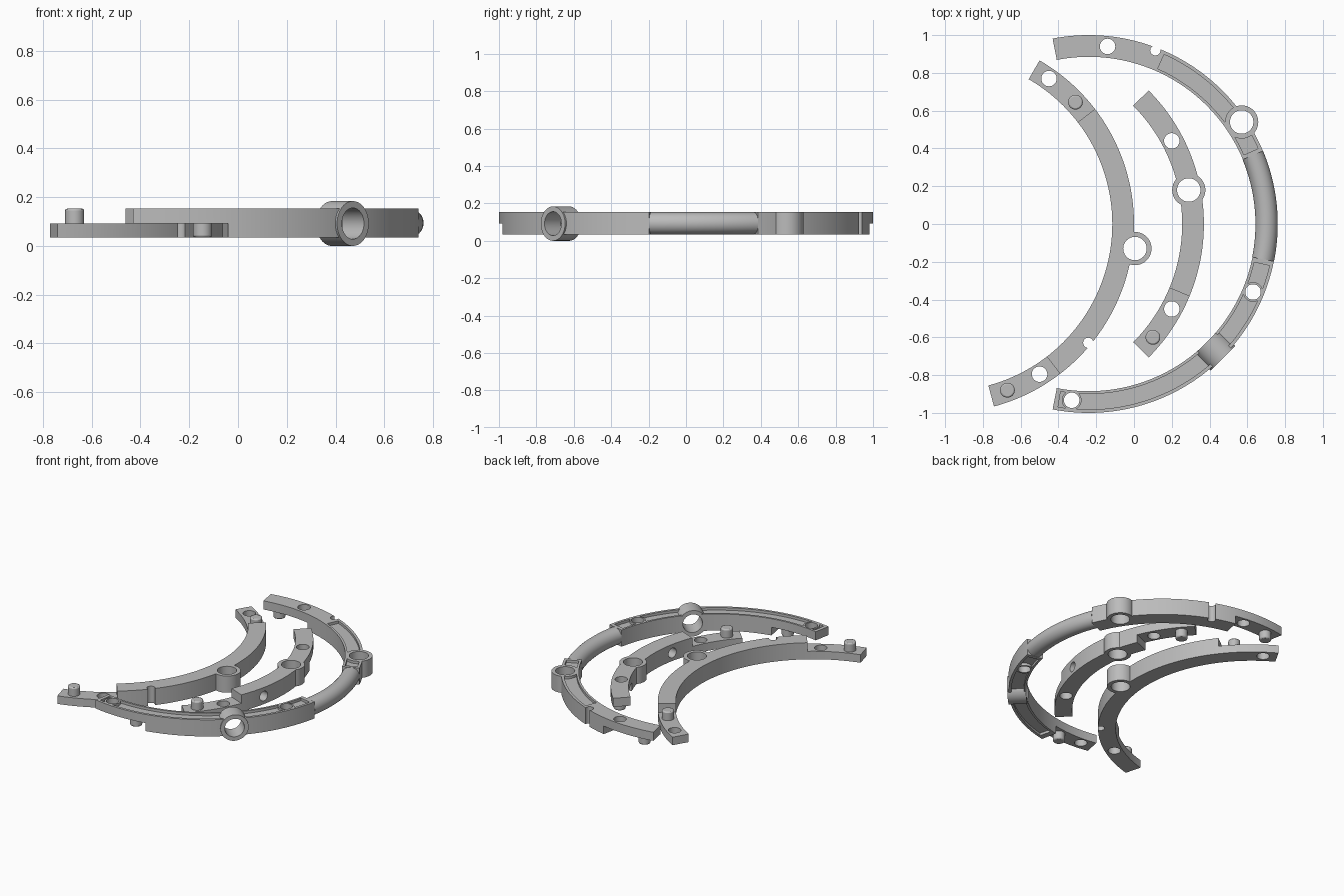
import bpy, bmesh
from math import sin, cos, radians, pi
from mathutils import Matrix, Vector

if "Cube" in bpy.data.objects:
    bpy.data.objects.remove(bpy.data.objects["Cube"])

LOW, MID, TOP = 0.035, 0.092, 0.153
R_IN, R_OUT, R_MID = 0.885, 1.0, 0.942

grey = bpy.data.materials.new("plain grey")
grey.use_nodes = True
grey.diffuse_color = (0.5, 0.5, 0.5, 1)
grey.node_tree.nodes["Principled BSDF"].inputs["Base Color"].default_value = (0.5, 0.5, 0.5, 1)


def finish(bm, name):
    bmesh.ops.recalc_face_normals(bm, faces=bm.faces)
    mesh = bpy.data.meshes.new(name)
    bm.to_mesh(mesh)
    bm.free()
    mesh.materials.append(grey)
    obj = bpy.data.objects.new(name, mesh)
    bpy.context.collection.objects.link(obj)
    return obj


def sweep(name, cx, a0, a1, profile):
    """Sweep a closed (radius, height) profile round (cx, 0) between two angles."""
    bm = bmesh.new()
    steps = max(4, int((a1 - a0) / 1.5))
    rings = []
    for i in range(steps + 1):
        a = radians(a0 + (a1 - a0) * i / steps)
        rings.append([bm.verts.new((cx + r * cos(a), r * sin(a), z)) for r, z in profile])
    n = len(profile)
    for p, q in zip(rings, rings[1:]):
        for k in range(n):
            bm.faces.new((p[k], p[(k + 1) % n], q[(k + 1) % n], q[k]))
    bm.faces.new(rings[0])
    bm.faces.new(rings[-1])
    return finish(bm, name)


def bar(name, cx, a0, a1, r0=R_IN, r1=R_OUT, z0=LOW, z1=TOP):
    return sweep(name, cx, a0, a1, [(r0, z0), (r1, z0), (r1, z1), (r0, z1)])


def post(name, x, y, radius, z0, z1):
    """Upright cylinder."""
    bm = bmesh.new()
    bmesh.ops.create_cone(bm, cap_ends=True, segments=40, radius1=radius, radius2=radius,
                          depth=z1 - z0, matrix=Matrix.Translation((x, y, (z0 + z1) / 2)))
    return finish(bm, name)


def spoke(name, cx, angle, radius, r0, r1):
    """Cylinder lying along a radius of the arc."""
    a = radians(angle)
    rm = (r0 + r1) / 2
    turn = Vector((cos(a), sin(a), 0)).to_track_quat('Z', 'Y').to_matrix().to_4x4()
    bm = bmesh.new()
    bmesh.ops.create_cone(bm, cap_ends=True, segments=40, radius1=radius, radius2=radius, depth=r1 - r0,
                          matrix=Matrix.Translation((cx + rm * cos(a), rm * sin(a), MID)) @ turn)
    return finish(bm, name)


def combine(obj, tool, operation):
    mod = obj.modifiers.new("shape", 'BOOLEAN')
    mod.operation, mod.object, mod.solver = operation, tool, 'EXACT'
    bpy.context.view_layer.objects.active = obj
    bpy.ops.object.modifier_apply(modifier=mod.name)
    bpy.data.objects.remove(tool)


def cut(obj, tool):
    combine(obj, tool, 'DIFFERENCE')


def add(obj, tool):
    combine(obj, tool, 'UNION')


def lap(obj, cx, a0, a1, upper):
    """Cut away half the height so that only the upper or lower half stays."""
    z0, z1 = (-0.1, MID) if upper else (MID, 0.3)
    cut(obj, bar("lap_cutter", cx, a0, a1, 0.8, 1.1, z0, z1))


def hole(obj, x, y, radius=0.041):
    cut(obj, post("hole_cutter", x, y, radius, -0.1, 0.3))


def eyelet(obj, x, y):
    add(obj, post("eyelet", x, y, 0.088, LOW, TOP))
    hole(obj, x, y, 0.062)


def notch(obj, cx, angle):
    a = radians(angle)
    cut(obj, post("notch_cutter", cx + 0.985 * cos(a), 0.985 * sin(a), 0.027, -0.1, 0.3))


def pin(name, x, y, up):
    z0, z1 = (MID - 0.02, TOP) if up else (LOW, MID + 0.02)
    obj = post(name, x, y, 0.039, z0, z1)
    # rounded free end
    bev = obj.modifiers.new("soft_end", 'BEVEL')
    bev.width, bev.segments, bev.limit_method = 0.008, 2, 'ANGLE'
    return obj


parts = []

# Left arc with two lower laps
C = -1.0
left = bar("left_arc", C, -75, 60)
lap(left, C, 37.5, 65, False)
lap(left, C, -80, -52.5, False)
eyelet(left, 0.005, -0.13)
hole(left, -0.45, 0.77)
hole(left, -0.50, -0.795)
notch(left, C, -39.7)
parts += [left, pin("left_arc_back_pin", -0.31, 0.645, True),
          pin("left_arc_front_pin", -0.67, -0.88, True)]

# Middle short arc with an upper lap behind and a lower lap in front
C = -0.63
middle = bar("middle_arc", C, -45, 45)
lap(middle, C, 22.5, 50, True)
lap(middle, C, -50, -22.5, False)
eyelet(middle, 0.29, 0.18)
hole(middle, 0.20, 0.44)
hole(middle, 0.20, -0.45)
cut(middle, spoke("cross_hole_cutter", C, -12, 0.034, 0.8, 1.1))
parts += [middle, pin("middle_arc_back_pin", 0.10, 0.60, False),
          pin("middle_arc_front_pin", 0.10, -0.60, True)]

# Outer arc, back length with a recessed top
C = -0.24
back = bar("outer_arc_back", C, 22.7, 101)
lap(back, C, 78.5, 106, True)
cut(back, bar("channel_cutter", C, 24, 66, 0.9, 0.982, TOP - 0.018, 0.3))
eyelet(back, 0.57, 0.54)
hole(back, -0.14, 0.94)
notch(back, C, 69)
parts += [back, pin("outer_arc_back_pin", -0.33, 0.935, False)]

# Outer arc, round grip
ring = [(R_MID + 0.059 * cos(2 * pi * k / 32), (LOW + TOP) / 2 + 0.059 * sin(2 * pi * k / 32))
        for k in range(32)]
parts.append(sweep("outer_arc_grip", C, -11.4, 22.7, ring))

# Outer arc, front length recessed above and below
front = bar("outer_arc_front", C, -101, -11.4)
lap(front, C, -106, -78.5, True)
cut(front, bar("channel_cutter", C, -99.5, -13, 0.9, 0.982, TOP - 0.018, 0.3))
cut(front, bar("channel_cutter", C, -76, -13, 0.9, 0.982, -0.1, LOW + 0.018))
add(front, post("hole_boss", 0.63, -0.36, 0.052, LOW, TOP))
add(front, post("end_boss", -0.33, -0.933, 0.052, MID, TOP))
add(front, spoke("cross_tube", C, -45, 0.092, 0.884, 1.006))
cut(front, spoke("cross_tube_cutter", C, -45, 0.064, 0.8, 1.1))
hole(front, 0.63, -0.36)
hole(front, -0.33, -0.933)
parts += [front, pin("outer_arc_front_pin", -0.145, -0.933, False)]

# Smooth curved walls, crisp edges
bpy.ops.object.select_all(action='DESELECT')
for obj in parts:
    obj.select_set(True)
bpy.context.view_layer.objects.active = parts[0]
bpy.ops.object.shade_smooth_by_angle(angle=radians(30))
